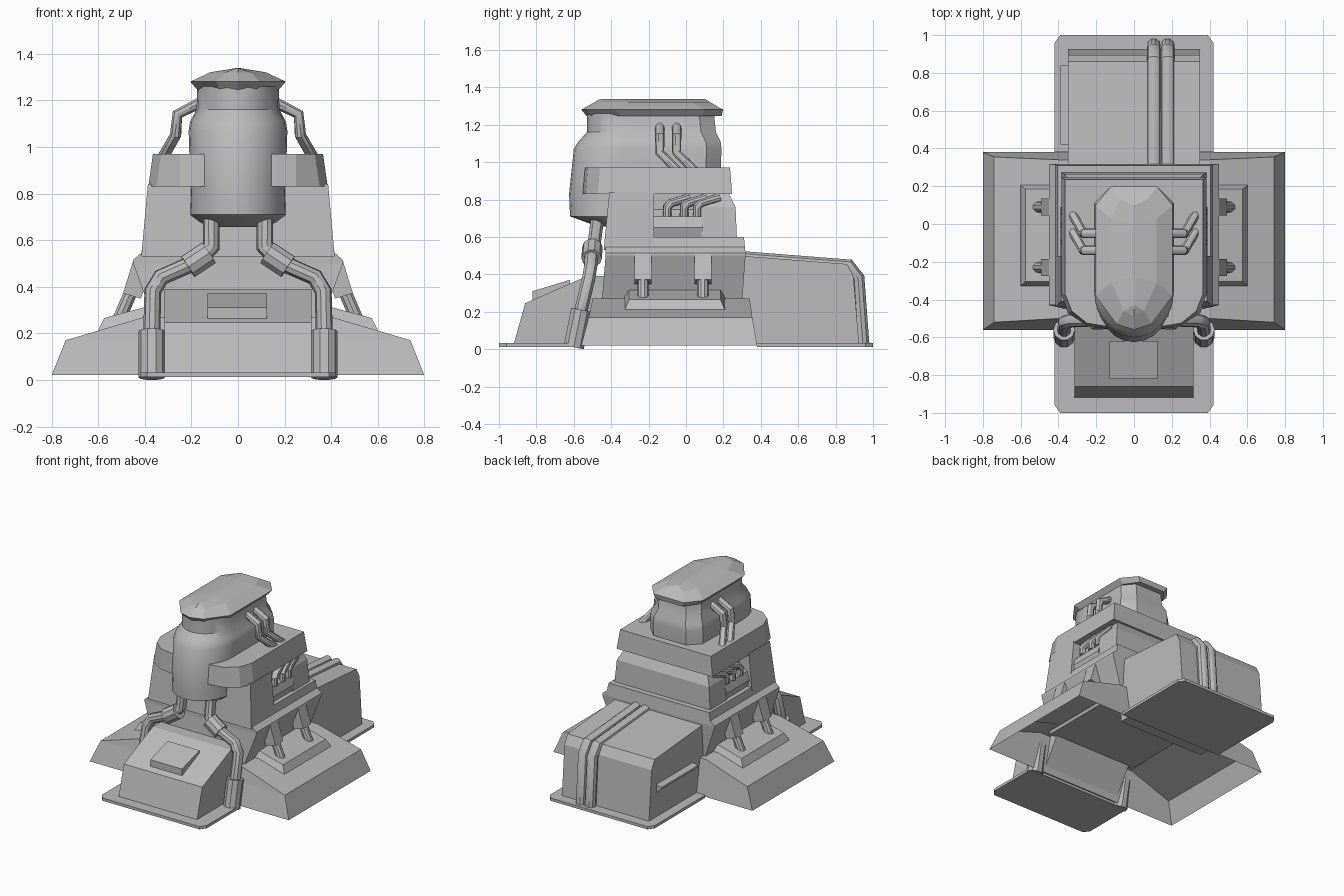
import bpy, bmesh, math
from mathutils import Vector

if "Cube" in bpy.data.objects:
    bpy.data.objects.remove(bpy.data.objects["Cube"])

grey = bpy.data.materials.new("plain_grey")
grey.use_nodes = True
grey.diffuse_color = (0.5, 0.5, 0.5, 1)
grey.node_tree.nodes["Principled BSDF"].inputs["Base Color"].default_value = (0.5, 0.5, 0.5, 1)


def finish(ob, mirror=False, smooth=False):
    ob.data.materials.append(grey)
    if mirror:
        ob.modifiers.new("mirror", 'MIRROR')
    if smooth:
        bpy.ops.object.select_all(action='DESELECT')
        ob.select_set(True)
        bpy.context.view_layer.objects.active = ob
        bpy.ops.object.shade_smooth_by_angle(angle=math.radians(35))
    return ob


def loft(name, rings, mirror=False, smooth=False, open_bottom=False):
    """Skin a stack of matching closed rings and cap both ends."""
    bm = bmesh.new()
    loops = [[bm.verts.new(p) for p in ring] for ring in rings]
    for a, b in zip(loops, loops[1:]):
        for i in range(len(a)):
            j = (i + 1) % len(a)
            bm.faces.new((a[i], a[j], b[j], b[i]))
    if not open_bottom:
        bm.faces.new(loops[0][::-1])
    bm.faces.new(loops[-1])
    bmesh.ops.recalc_face_normals(bm, faces=bm.faces)
    me = bpy.data.meshes.new(name)
    bm.to_mesh(me)
    bm.free()
    ob = bpy.data.objects.new(name, me)
    bpy.context.collection.objects.link(ob)
    return finish(ob, mirror, smooth)


def rect(w, y0, y1, z):
    return [(-w, y0, z), (w, y0, z), (w, y1, z), (-w, y1, z)]


def side_profile(name, points, x0, x1):
    """Extrude a (y, z) profile across x."""
    return loft(name, [[(x, y, z) for y, z in points] for x in (x0, x1)])


def tube(name, path, radius, mirror=True):
    cu = bpy.data.curves.new(name, 'CURVE')
    cu.dimensions = '3D'
    cu.bevel_depth = radius
    cu.bevel_resolution = 3
    cu.use_fill_caps = True
    sp = cu.splines.new('POLY')
    sp.points.add(len(path) - 1)
    for p, co in zip(sp.points, path):
        p.co = (*co, 1)
    ob = bpy.data.objects.new(name, cu)
    bpy.context.collection.objects.link(ob)
    bpy.ops.object.select_all(action='DESELECT')
    ob.select_set(True)
    bpy.context.view_layer.objects.active = ob
    bpy.ops.object.convert(target='MESH')
    return finish(bpy.context.object, mirror, True)


def block_along(name, a, b, half_y, half_w):
    """Square bar between two points that share the same y."""
    a, b = Vector(a), Vector(b)
    n = (b - a).normalized().cross(Vector((0, 1, 0))) * half_w
    h = Vector((0, half_y, 0))
    return loft(name, [[c + n + h, c - n + h, c - n - h, c + n - h] for c in (a, b)], mirror=True)


# Wide hollow base
loft("wide_base", [rect(0.80, -0.56, 0.38, 0.02), rect(0.74, -0.52, 0.355, 0.17),
                   rect(0.40, -0.50, 0.34, 0.27)], open_bottom=True)

# Thin floor plates with clipped outer corners
for name, inner, s in (("front_plate", 0.58, -1), ("back_plate", 0.38, 1)):
    out = [(-0.42, inner), (0.42, inner), (0.42, 0.96), (0.39, 1), (-0.39, 1), (-0.42, 0.96)]
    loft(name, [[(x, s * y, z) for x, y in out] for z in (0.012, 0.032)])

# Front housing and its raised panel
side_profile("front_housing", [(-0.92, 0.03), (-0.86, 0.245), (-0.53, 0.39), (-0.42, 0.39),
                               (-0.42, 0.27), (-0.57, 0.03)], -0.315, 0.315)
side_profile("front_panel", [(-0.82, 0.25), (-0.82, 0.31), (-0.62, 0.37), (-0.62, 0.33)],
             -0.13, 0.125)

# Back housing, side ledge and twin pipes
side_profile("back_housing", [(0.28, 0.03), (0.28, 0.50), (0.86, 0.455), (0.895, 0.39),
                              (0.925, 0.03)], -0.35, 0.35)
loft("side_ledge", [[(-0.34, y, 0.27), (-0.39, y, 0.255), (-0.39, y, 0.24), (-0.34, y, 0.20)]
                    for y in (0.42, 0.84)])
for x in (0.105, 0.178):
    tube("back_pipe", [(x, 0.28, 0.49), (x, 0.87, 0.447), (x, 0.92, 0.38), (x, 0.945, 0.03)],
         0.037, mirror=False)

# Core: flared skirt, ledge and upper blocks
loft("core_skirt", [rect(0.36, -0.45, 0.30, 0.25), rect(0.45, -0.43, 0.318, 0.50),
                    rect(0.45, -0.43, 0.318, 0.515), rect(0.415, -0.43, 0.315, 0.545),
                    rect(0.405, -0.42, 0.31, 0.60)])
loft("core_front", [rect(0.415, -0.44, -0.17, 0.53), rect(0.387, -0.41, -0.17, 0.84)])
loft("core_middle", [rect(0.31, -0.2, 0.1, 0.58), rect(0.31, -0.2, 0.1, 0.84)])
loft("core_back", [rect(0.385, 0.08, 0.272, 0.59), rect(0.37, 0.08, 0.265, 0.76),
                   rect(0.33, 0.08, 0.225, 0.84)])
tube("side_bulge", [(0.29, -0.18, 0.65), (0.29, 0.09, 0.65)], 0.1)


# Collar that wraps the tank
def collar_ring(w, grow, z):
    half = [(w, 0.235 + grow), (w, -0.37), (w - 0.035, -0.46 - grow),
            (0.25, -0.525 - grow), (0.16, -0.54 - grow)]
    return [(x, y, z) for x, y in half] + [(-x, y, z) for x, y in half[::-1]]


loft("tank_collar", [collar_ring(0.385, 0.012, 0.83), collar_ring(0.365, 0, 0.97)])


# Tank with a rounded nose and clipped back corners
def tank_ring(z, w, front, back, n=12):
    straight = min(front + 0.25, -0.3)
    pts = [(w * math.cos(math.pi * i / n),
            straight - (straight - front) * math.sin(math.pi * i / n)) for i in range(n + 1)]
    pts += [(-w, back - 0.08), (-0.62 * w, back), (0.62 * w, back), (w, back - 0.08)]
    return [(x, y, z) for x, y in pts]


loft("tank", [tank_ring(0.655, 0.17, -0.47, 0.1), tank_ring(0.71, 0.21, -0.62, 0.15),
              tank_ring(0.83, 0.205, -0.625, 0.18), tank_ring(1.07, 0.212, -0.6, 0.19),
              tank_ring(1.11, 0.205, -0.575, 0.185), tank_ring(1.16, 0.178, -0.53, 0.16),
              tank_ring(1.26, 0.175, -0.53, 0.15)], smooth=True)


# Faceted lid
def lid_ring(z, w, front, back):
    half = [(0.6 * w, back), (w, back - 0.1), (w, front + 0.18), (0.45 * w, front + 0.03)]
    return ([(x, y, z) for x, y in half] + [(0, front, z)]
            + [(-x, y, z) for x, y in half[::-1]])


loft("tank_lid", [lid_ring(1.245, 0.175, -0.53, 0.19), lid_ring(1.28, 0.205, -0.56, 0.198),
                  lid_ring(1.32, 0.12, -0.49, 0.13), lid_ring(1.338, 0.01, -0.46, 0.1)])

# Tubes from the tank into the collar, and their tails underneath
for y in (-0.14, -0.05):
    tube("tank_tube", [(0.16, y, 1.19), (0.26, y, 1.14), (0.268, y, 1.05),
                       (0.325, y + 0.1, 0.95)], 0.025)
for y in (-0.10, -0.01, 0.06):
    tube("collar_tail", [(0.34, y + 0.12, 0.81), (0.36, y + 0.02, 0.78),
                         (0.365, y, 0.76), (0.365, y, 0.71)], 0.024)

# Front feed pipes with joint and foot
tube("feed_pipe", [(0.115, -0.47, 0.72), (0.115, -0.49, 0.57), (0.17, -0.505, 0.51),
                   (0.33, -0.51, 0.44), (0.366, -0.52, 0.38), (0.37, -0.565, 0.19)], 0.037)
tube("feed_joint", [(0.125, -0.50, 0.545), (0.215, -0.505, 0.485)], 0.055)
tube("feed_foot", [(0.37, -0.56, 0.21), (0.37, -0.60, 0.01)], 0.057)

# Side footing pads and struts
loft("footing_pad", [[(x, y, z - k * x) for x, y in
                      ((0.36, y0), (x1, y0), (x1, y1), (0.36, y1))]
                     for x1, y0, y1, z, k in ((0.605, -0.33, 0.21, 0.38, 0.29),
                                              (0.575, -0.305, 0.185, 0.42, 0.27))], mirror=True)
for y in (-0.23, 0.09):
    tube("strut_rod", [(0.42, y, 0.47), (0.51, y, 0.26)], 0.03)
    block_along("strut_head", (0.41, y, 0.505), (0.455, y, 0.36), 0.045, 0.04)

# Rest the lowest point on the ground
bpy.context.view_layer.update()
low = min((ob.matrix_world @ Vector(c)).z for ob in bpy.context.scene.objects
          if ob.type == 'MESH' for c in ob.bound_box)
for ob in bpy.context.scene.objects:
    if ob.type == 'MESH':
        ob.location.z -= low
